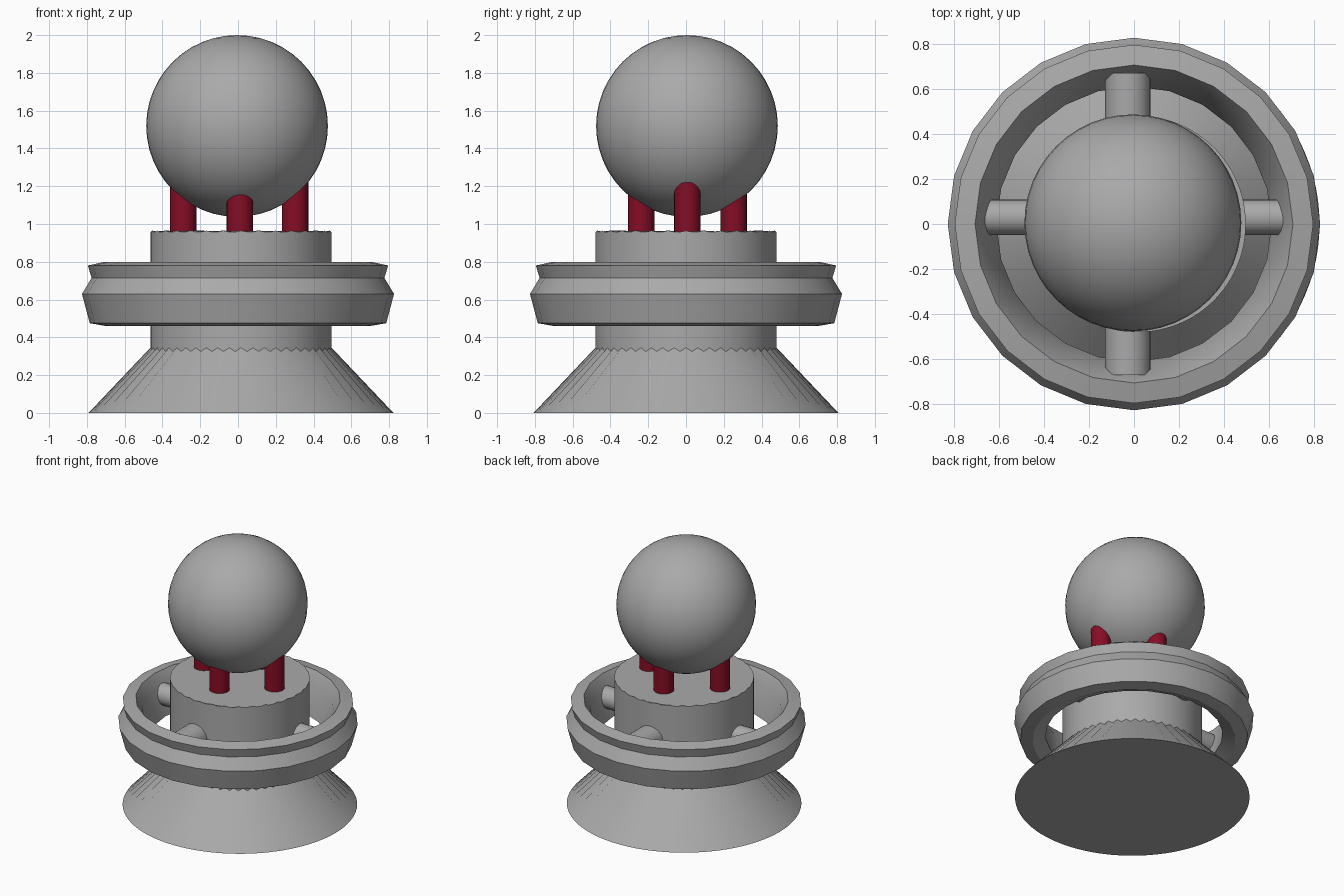
import bpy, bmesh, math
from mathutils import Matrix, Vector

if "Cube" in bpy.data.objects:
    bpy.data.objects.remove(bpy.data.objects["Cube"])


def material(name, rgb):
    m = bpy.data.materials.new(name)
    m.diffuse_color = (*rgb, 1)
    m.use_nodes = True
    m.node_tree.nodes["Principled BSDF"].inputs["Base Color"].default_value = m.diffuse_color
    return m


GREY = material("stone grey", (0.40, 0.40, 0.40))
RED = material("dark red", (0.24, 0.004, 0.018))


def finish(bm, name, mat, angle=35):
    bmesh.ops.recalc_face_normals(bm, faces=bm.faces)
    me = bpy.data.meshes.new(name)
    bm.to_mesh(me)
    bm.free()
    ob = bpy.data.objects.new(name, me)
    bpy.context.collection.objects.link(ob)
    me.materials.append(mat)
    bpy.ops.object.select_all(action='DESELECT')
    ob.select_set(True)
    bpy.context.view_layer.objects.active = ob
    bpy.ops.object.shade_smooth_by_angle(angle=math.radians(angle))
    return ob


def lathe(name, n, rows, point, mat, closed=False, angle=35):
    """Rings of n points; point(row, a) gives (r, z). Capped, or closed into a loop."""
    bm = bmesh.new()
    rings = []
    for row in rows:
        ring = []
        for i in range(n):
            a = 2 * math.pi * i / n
            r, z = point(row, a)
            ring.append(bm.verts.new((r * math.cos(a), r * math.sin(a), z)))
        rings.append(ring)
    pairs = list(zip(rings, rings[1:]))
    if closed:
        pairs.append((rings[-1], rings[0]))
    for lo, hi in pairs:
        for i in range(n):
            j = (i + 1) % n
            bm.faces.new((lo[i], lo[j], hi[j], hi[i]))
    if not closed:
        bm.faces.new(rings[0])
        bm.faces.new(rings[-1])
    return finish(bm, name, mat, angle)


def rod(name, start, end, radius, mat, sides=24):
    a, b = Vector(start), Vector(end)
    bm = bmesh.new()
    turn = (b - a).to_track_quat('Z', 'Y').to_matrix().to_4x4()
    bmesh.ops.create_cone(bm, cap_ends=True, segments=sides, radius1=radius, radius2=radius,
                          depth=(b - a).length, matrix=Matrix.Translation((a + b) / 2) @ turn)
    return finish(bm, name, mat)


# Fluted pedestal: flared foot, toothed joint, drum with a scalloped rim
# row = (radius, height, teeth count, tooth height)
pedestal_rows = [(0.807, 0, 0, 0), (0.48, 0.335, 48, 0.01),
                 (0.48, 0.64, 0, 0), (0.48, 0.96, 32, 0.005)]
pedestal = lathe("fluted_pedestal", 96, pedestal_rows,
                 lambda p, a: (p[0], p[1] + p[3] * math.cos(p[2] * a)), GREY)
pedestal.location.x = 0.016

# Floating collar ring around the drum
collar_profile = [(0.70, 0.46), (0.785, 0.475), (0.826, 0.63), (0.775, 0.715),
                  (0.795, 0.78), (0.705, 0.80), (0.66, 0.72), (0.61, 0.50)]
lathe("collar_ring", 24, collar_profile, lambda p, a: p, GREY, closed=True, angle=25)

# Pins joining the ring to the drum
for side, label in ((-1, "left"), (1, "right")):
    rod(label + "_pin", (side * 0.42, 0.03, 0.65), (side * 0.66, 0.03, 0.65), 0.078, GREY)
for side, label in ((-1, "front"), (1, "back")):
    rod(label + "_pin", (-0.027, side * 0.42, 0.68), (-0.027, side * 0.67, 0.68), 0.101, GREY)

# Red posts carrying the ball
posts = {"left": (-0.29, 0.007), "right": (0.302, 0.007),
         "front": (0.01, -0.237), "back": (0.01, 0.252)}
for label, (x, y) in posts.items():
    rod(label + "_post", (x, y, 0.94), (x, y, 1.32), 0.07, RED)

# Ball
bm = bmesh.new()
bmesh.ops.create_uvsphere(bm, u_segments=48, v_segments=24, radius=0.481,
                          matrix=Matrix.Translation((-0.005, 0.005, 1.519)))
finish(bm, "ball", GREY)
